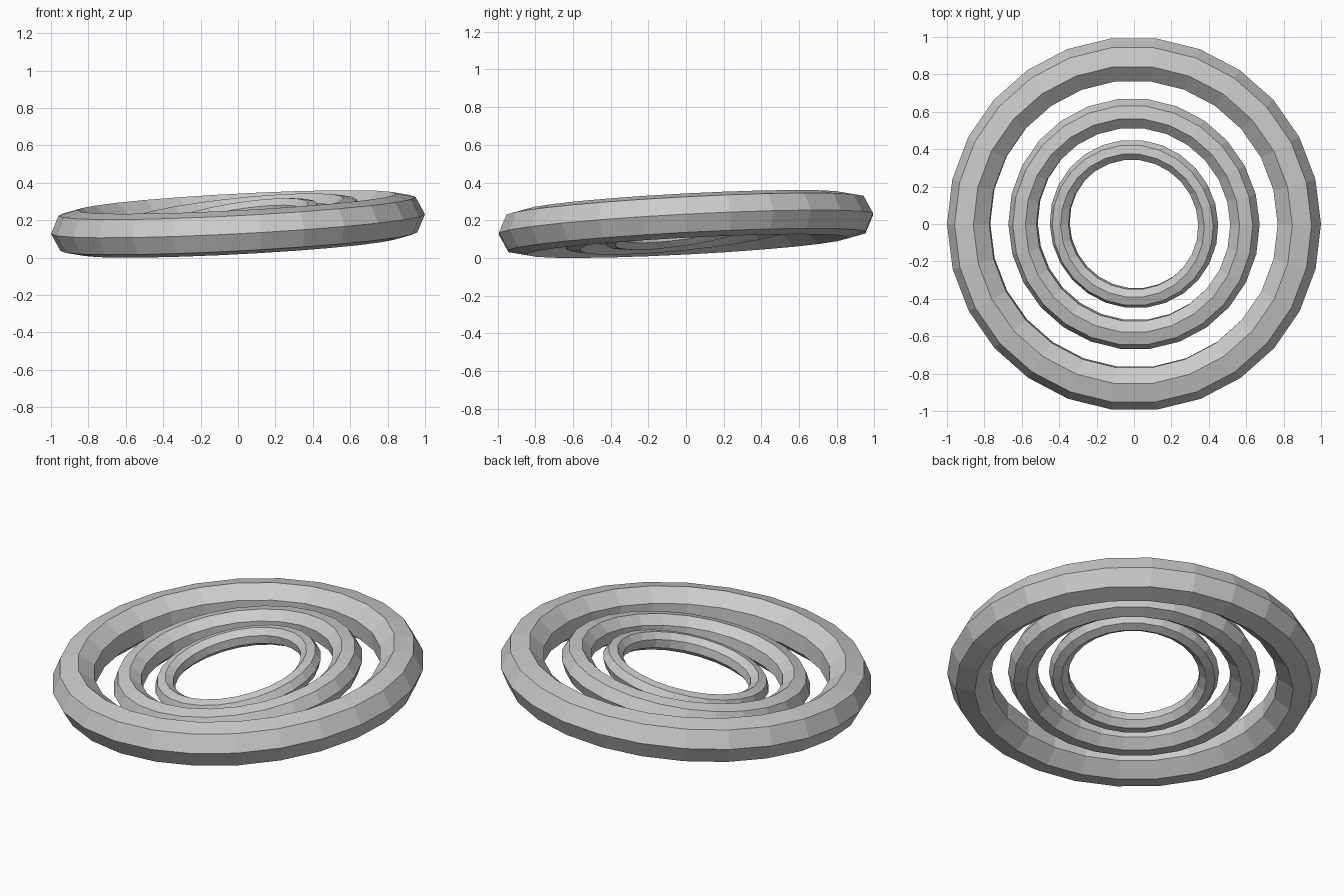
import bpy
from math import radians

if "Cube" in bpy.data.objects:
    bpy.data.objects.remove(bpy.data.objects["Cube"])

MAJOR, MINOR = 0.8805, 0.1205   # outer ring: centre-line and tube radius
CENTRE_Z = 0.181


def add_ring(name, scale, tilt):
    """Low-poly ring with a seven-sided section, rising toward +x and +y."""
    bpy.ops.mesh.primitive_torus_add(
        major_segments=26, minor_segments=7,
        major_radius=MAJOR * scale, minor_radius=MINOR * scale,
        location=(0, 0, CENTRE_Z),
        rotation=(radians(tilt), radians(-tilt), 0))
    ring = bpy.context.object
    ring.name = name
    bpy.ops.object.shade_flat()
    return ring


# Three nested rings, each smaller and tilted further than the last
for i, name in enumerate(("outer_ring", "middle_ring", "inner_ring")):
    add_ring(name, 0.675 ** i, 3 * (i + 1))

# Rest the lowest point on the ground
bpy.context.view_layer.update()
rings = list(bpy.context.scene.objects)
low = min((o.matrix_world @ v.co).z for o in rings for v in o.data.vertices)
for o in rings:
    o.location.z -= low
